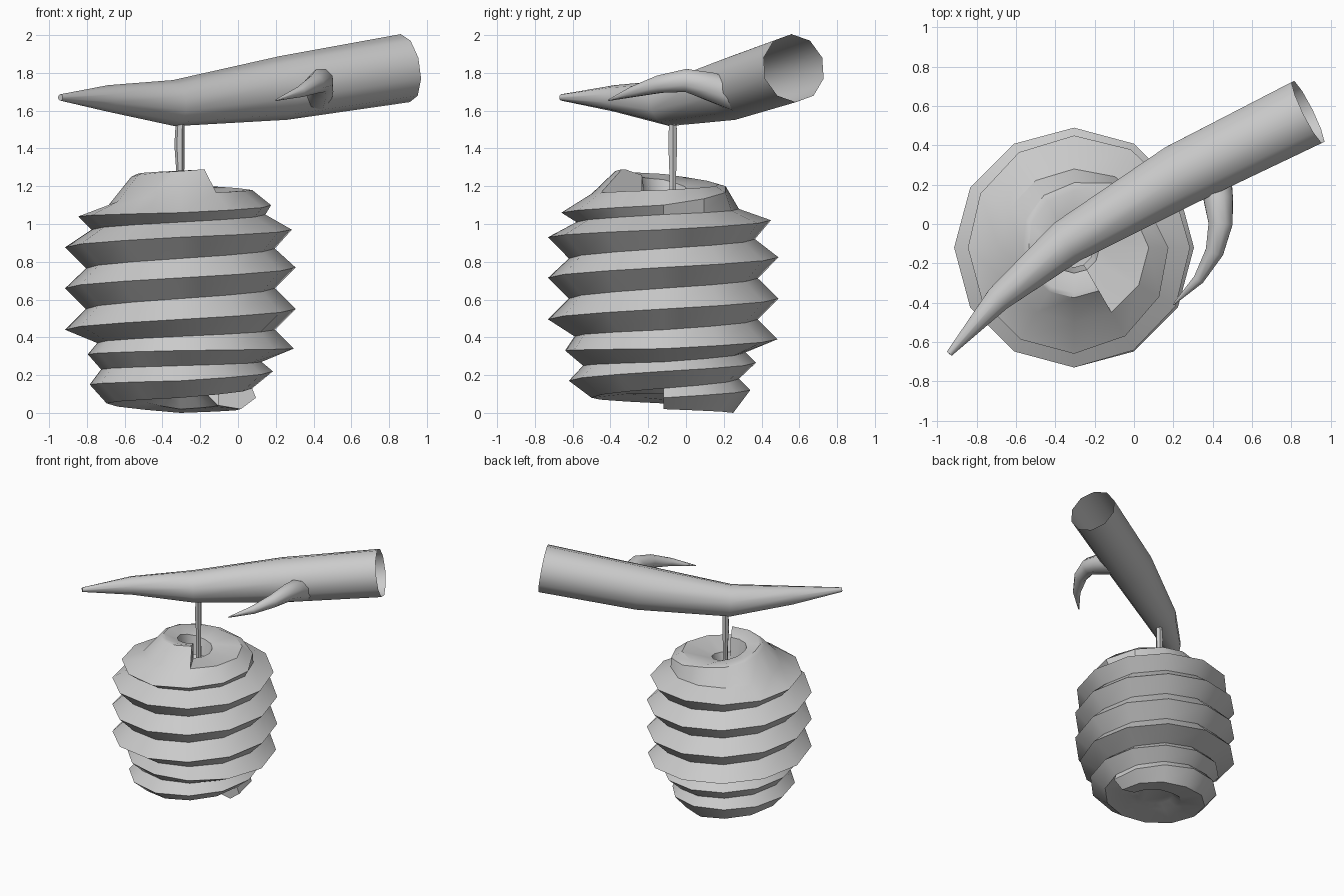
import bpy
import bmesh
import math
from mathutils import Vector

cube = bpy.data.objects.get("Cube")
if cube:
    bpy.data.objects.remove(cube, do_unlink=True)

grey = bpy.data.materials.new("light_grey")
grey.use_nodes = True
grey_value = (0.6, 0.6, 0.6, 1)
grey.diffuse_color = grey_value
grey.node_tree.nodes["Principled BSDF"].inputs["Base Color"].default_value = grey_value


def finish(name, bm, angle):
    """Turn a bmesh into a smooth-shaded object that keeps its sharp edges."""
    bmesh.ops.remove_doubles(bm, verts=bm.verts, dist=0.0005)
    bmesh.ops.recalc_face_normals(bm, faces=bm.faces)
    mesh = bpy.data.meshes.new(name)
    bm.to_mesh(mesh)
    bm.free()
    mesh.materials.append(grey)
    obj = bpy.data.objects.new(name, mesh)
    bpy.context.collection.objects.link(obj)
    bpy.ops.object.select_all(action="DESELECT")
    obj.select_set(True)
    bpy.context.view_layer.objects.active = obj
    bpy.ops.object.shade_smooth_by_angle(angle=math.radians(angle))


def tube(name, path, sides, cap_start=True):
    """Tapered tube through (x, y, z, radius) points, open at the far end."""
    bm = bmesh.new()
    points = [Vector(p[:3]) for p in path]
    rings = []
    for i, p in enumerate(path):
        tangent = points[min(i + 1, len(path) - 1)] - points[max(i - 1, 0)]
        tangent.normalize()
        hint = Vector((0, 0, 1)) if abs(tangent.z) < 0.9 else Vector((1, 0, 0))
        side = tangent.cross(hint).normalized()
        up = side.cross(tangent)
        ring = []
        for k in range(sides):
            a = math.tau * (k + 0.5) / sides
            ring.append(bm.verts.new(points[i] + p[3] * (side * math.cos(a) + up * math.sin(a))))
        rings.append(ring)
    for lower, upper in zip(rings, rings[1:]):
        for k in range(sides):
            n = (k + 1) % sides
            bm.faces.new((lower[k], lower[n], upper[n], upper[k]))
    if cap_start:
        bm.faces.new(rings[0])
    finish(name, bm, 50)


# Hive: a spiral ridge, keyed as (turn, radius, height)
SIDES = 12
CENTRE = (-0.305, -0.12)
LAST = 82
TOP_START = LAST - SIDES

ridge_keys = [(0, .40, .08), (.25, .46, .12), (.5, .48, .15), (.75, .50, .17), (1, .49, .22),
              (1.5, .49, .31), (1.75, .52, .33), (2, .60, .34), (2.5, .61, .44), (3, .61, .55),
              (4, .61, .77), (4.75, .61, .93), (5, .59, .97), (5.25, .57, 1.02), (5.5, .54, 1.04),
              (5.75, .54, 1.06), (6, .48, 1.10), (6.25, .33, 1.20), (6.5, .26, 1.25), (7, .25, 1.31)]
valley_keys = [(0, .32, .02), (.25, .37, 0), (.5, .39, .05), (.75, .38, .08), (1, .38, .13),
               (1.5, .42, .23), (2, .43, .27), (2.5, .44, .37), (3, .50, .44), (4, .50, .66),
               (5, .50, .87), (5.5, .47, .97), (6, .45, 1.05), (6.25, .40, 1.08),
               (6.5, .38, 1.10), (6.75, .38, 1.16), (7, .38, 1.18)]
rim_keys = [(5.8, .38, 1.165), (6, .38, 1.18), (6.25, .29, 1.21), (6.5, .23, 1.265), (7, .23, 1.30)]


def sample(keys, step):
    """Radius and height along the spiral at a given step."""
    t = step / SIDES
    for a, b in zip(keys, keys[1:]):
        if t <= b[0]:
            f = (t - a[0]) / (b[0] - a[0])
            return a[1] + f * (b[1] - a[1]), a[2] + f * (b[2] - a[2])
    return keys[-1][1:]


def spot(step, radius, height):
    a = math.tau * step / SIDES
    return Vector((CENTRE[0] + radius * math.cos(a), CENTRE[1] + radius * math.sin(a), height))


def valley(s):
    return spot(s, *sample(valley_keys, s))


def ridge(s):
    return spot(s, *sample(ridge_keys, s))


def rim(s):
    # The top rim first follows the valley of the turn that starts above it
    return valley(s + SIDES) if s <= TOP_START else spot(s, *sample(rim_keys, s))


def lip(s):
    return spot(s, 0.13, rim(s).z - 0.03)


def throat(s):
    return spot(s, 0.10, 1.06)


def base(s):
    return spot(s, 0.20, valley(s).z + 0.02)


def hollow(s):
    return spot(s, 0.14, 0.10)


bm = bmesh.new()


def face(*points):
    bm.faces.new([bm.verts.new(p) for p in points])


def band(lower, upper, start, stop):
    for s in range(start, stop):
        face(lower(s), lower(s + 1), upper(s + 1), upper(s))


band(valley, ridge, 0, LAST)
band(ridge, lambda s: valley(s + SIDES), 0, TOP_START)
# Top of the hive, with the hole for the cord
band(ridge, rim, TOP_START, LAST)
band(rim, lip, TOP_START, LAST)
band(lip, throat, TOP_START, LAST)
# Underside with its shallow hollow
band(valley, base, 0, SIDES)
band(base, hollow, 0, SIDES)
face(*[hollow(s) for s in range(SIDES)])
# Blunt ends of the spiral
face(valley(0), ridge(0), valley(SIDES), base(SIDES), base(0))
face(valley(LAST), ridge(LAST), rim(LAST), lip(LAST), lip(TOP_START))
finish("hive", bm, 35)

# Branch, its twig and the hanging cord
tube("branch", [(-.94, -.66, 1.67, .017), (-.69, -.38, 1.665, .07), (-.34, -.09, 1.64, .122),
                (.24, .25, 1.72, .17), (.885, .57, 1.825, .182)], 10)
tube("twig", [(.20, -.41, 1.655, .004), (.33, -.28, 1.70, .03), (.41, -.14, 1.74, .05),
              (.44, 0, 1.76, .066), (.43, .12, 1.73, .08), (.41, .27, 1.68, .09)], 8)
tube("cord", [(-.305, -.07, 1.05, .022), (-.305, -.07, 1.25, .02), (-.31, -.07, 1.42, .027),
              (-.305, -.07, 1.58, .022)], 6)
